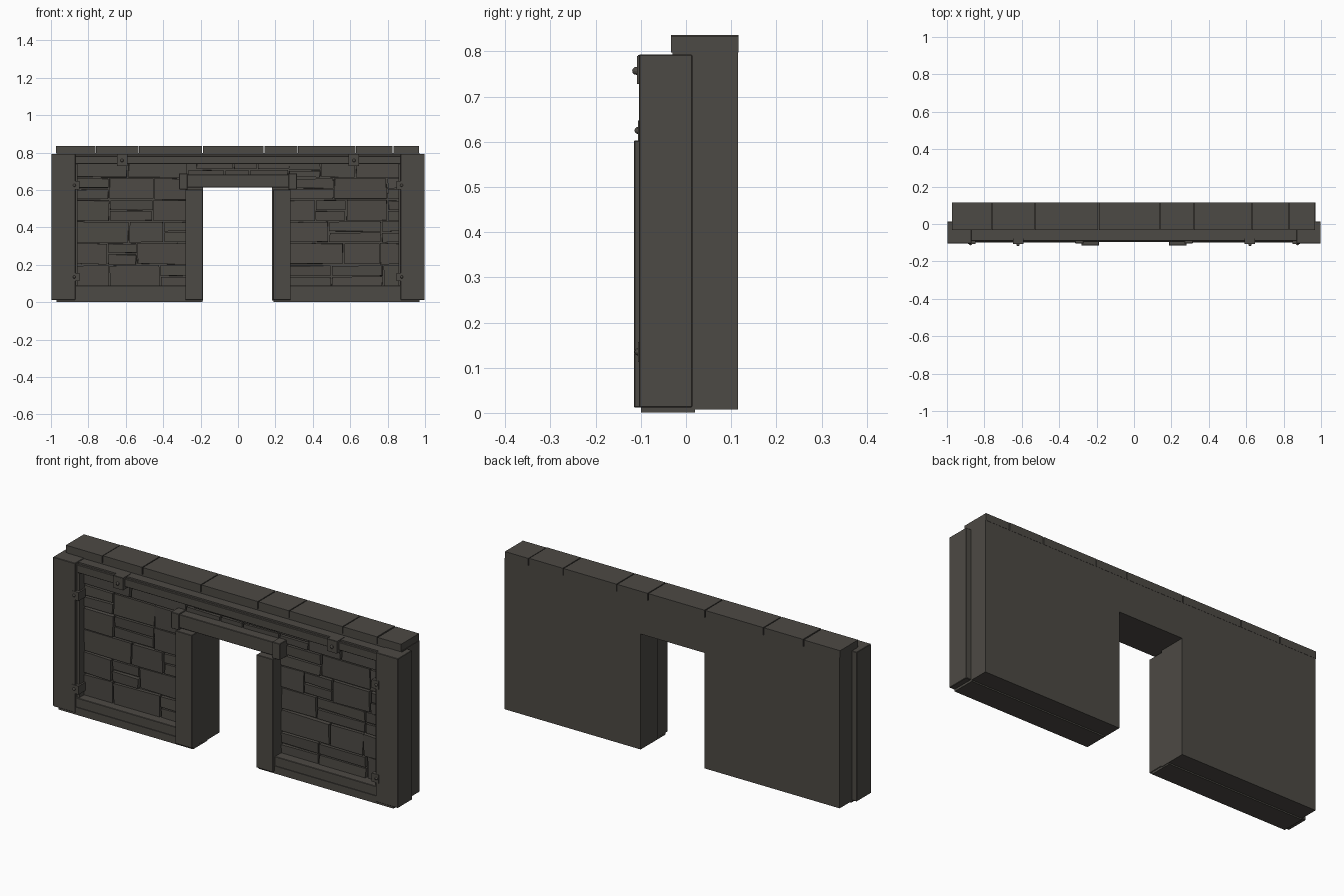
import bpy, bmesh, random
from mathutils import Matrix, Vector

if "Cube" in bpy.data.objects:
    bpy.data.objects.remove(bpy.data.objects["Cube"])

random.seed(7)
stone = bpy.data.materials.new("dark_stone")
stone.diffuse_color = (0.073, 0.067, 0.058, 1)
stone.use_nodes = True
stone.node_tree.nodes["Principled BSDF"].inputs["Base Color"].default_value = stone.diffuse_color


def finish(name, bm):
    bmesh.ops.recalc_face_normals(bm, faces=bm.faces)
    me = bpy.data.meshes.new(name)
    bm.to_mesh(me)
    bm.free()
    me.materials.append(stone)
    ob = bpy.data.objects.new(name, me)
    bpy.context.collection.objects.link(ob)
    return ob


def add_box(bm, x0, x1, y0, y1, z0, z1, jitter=0.0):
    m = Matrix.Translation(((x0 + x1) / 2, (y0 + y1) / 2, (z0 + z1) / 2)) @ \
        Matrix.Diagonal((x1 - x0, y1 - y0, z1 - z0, 1))
    verts = bmesh.ops.create_cube(bm, size=1, matrix=m)["verts"]
    for v in verts:
        if jitter:
            v.co += Vector([random.uniform(-jitter, jitter) for _ in range(3)])


def box(name, *dims, bevel=0.0):
    bm = bmesh.new()
    add_box(bm, *dims)
    ob = finish(name, bm)
    if bevel:
        mod = ob.modifiers.new("edge", 'BEVEL')
        mod.width, mod.segments = bevel, 1
    return ob


def mirrored(name, x0, x1, *rest, bevel=0.0):
    # x0 < x1 describe the right-hand part; the left one is its mirror
    box(name + "_right", x0, x1, *rest, bevel=bevel)
    box(name + "_left", -x1, -x0, *rest, bevel=bevel)


def rivet(name, x, y, z, r):
    bm = bmesh.new()
    bmesh.ops.create_uvsphere(bm, u_segments=10, v_segments=6, radius=r,
                              matrix=Matrix.Translation((x, y, z)))
    finish(name, bm)


# Wall core with doorway, extruded from its outline
bm = bmesh.new()
outline = [(-.97, .008), (-.187, .008), (-.187, .612), (.182, .612),
           (.182, .008), (.97, .008), (.97, .798), (-.97, .798)]
face = bm.faces.new([bm.verts.new((x, -.03, z)) for x, z in outline])
ext = bmesh.ops.extrude_face_region(bm, geom=[face])["geom"]
bmesh.ops.translate(bm, vec=(0, .145, 0),
                    verts=[g for g in ext if isinstance(g, bmesh.types.BMVert)])
finish("wall_core", bm)

# Capstones along the top
joints = [-.975, -.76, -.53, -.19, .14, .32, .63, .83, .97]
bm = bmesh.new()
for i, (a, b) in enumerate(zip(joints, joints[1:])):
    add_box(bm, a + .002, b - .003, -.033, .116, .797, .836 - .002 * (i in (0, 7)))
finish("capstones", bm)

# Irregular bricks in the two panels and above the doorway
rows = [.075, .2, .318, .432, .548, .665, .75]
for name, left, right in (("bricks_left", -.88, -.27), ("bricks_right", .27, .88)):
    bm = bmesh.new()
    for z0, z1 in zip(rows, rows[1:]):
        x = left
        while x < right - .02:
            end = min(x + random.uniform(.14, .3), right)
            if right - end < .08:
                end = right
            front = -.046 + random.uniform(-.004, .004)
            split = random.random() < .3
            mid = (z0 + z1) / 2
            for a, b in ([(z0, mid), (mid, z1)] if split else [(z0, z1)]):
                add_box(bm, x + .004, end - .004, front, -.015, a + .004, b - .004, .003)
            x = end
    finish(name, bm)
bm = bmesh.new()
for a, b in ((-.27, -.07), (-.07, .06), (.06, .27)):
    add_box(bm, a + .004, b - .004, -.046, -.015, .66, .705, .002)
    add_box(bm, a + .05, b + .04, -.046, -.015, .712, .75, .002)
finish("bricks_over_door", bm)

# Outer posts with thin inner strips
mirrored("outer_post", .87, .998, -.104, .014, .012, .793, bevel=.002)
mirrored("post_inner_strip", .857, .872, -.088, -.02, .07, .76)

# Horizontal rails
box("top_rail", -.872, .872, -.09, -.02, .74, .782, bevel=.002)
box("top_rail_ledge", -.872, .872, -.078, -.02, .78, .79)
mirrored("bottom_rail", .2, .872, -.096, -.02, .012, .088, bevel=.002)
mirrored("base_sill", .19, .97, -.1, .02, .001, .04)

# Door frame
mirrored("door_jamb", .187, .282, -.115, .012, .012, .603, bevel=.002)
box("door_lintel", -.285, .285, -.096, -.01, .613, .683, bevel=.002)
mirrored("lintel_end_block", .27, .315, -.104, -.02, .603, .688, bevel=.002)

# Iron plates and rivets
mirrored("rail_plate", .59, .648, -.108, -.06, .728, .79)
mirrored("rail_plate_top", .59, .648, -.106, -.04, .782, .792)
for s, side in ((-1, "left"), (1, "right")):
    rivet("rail_rivet_" + side, s * .62, -.11, .757, .009)
for z, level in ((.625, "upper"), (.135, "lower")):
    mirrored("post_plate_" + level, .848, .888, -.106, -.05, z - .022, z + .022)
    for s, side in ((-1, "left"), (1, "right")):
        rivet("post_rivet_" + level + "_" + side, s * .875, -.106, z, .008)
